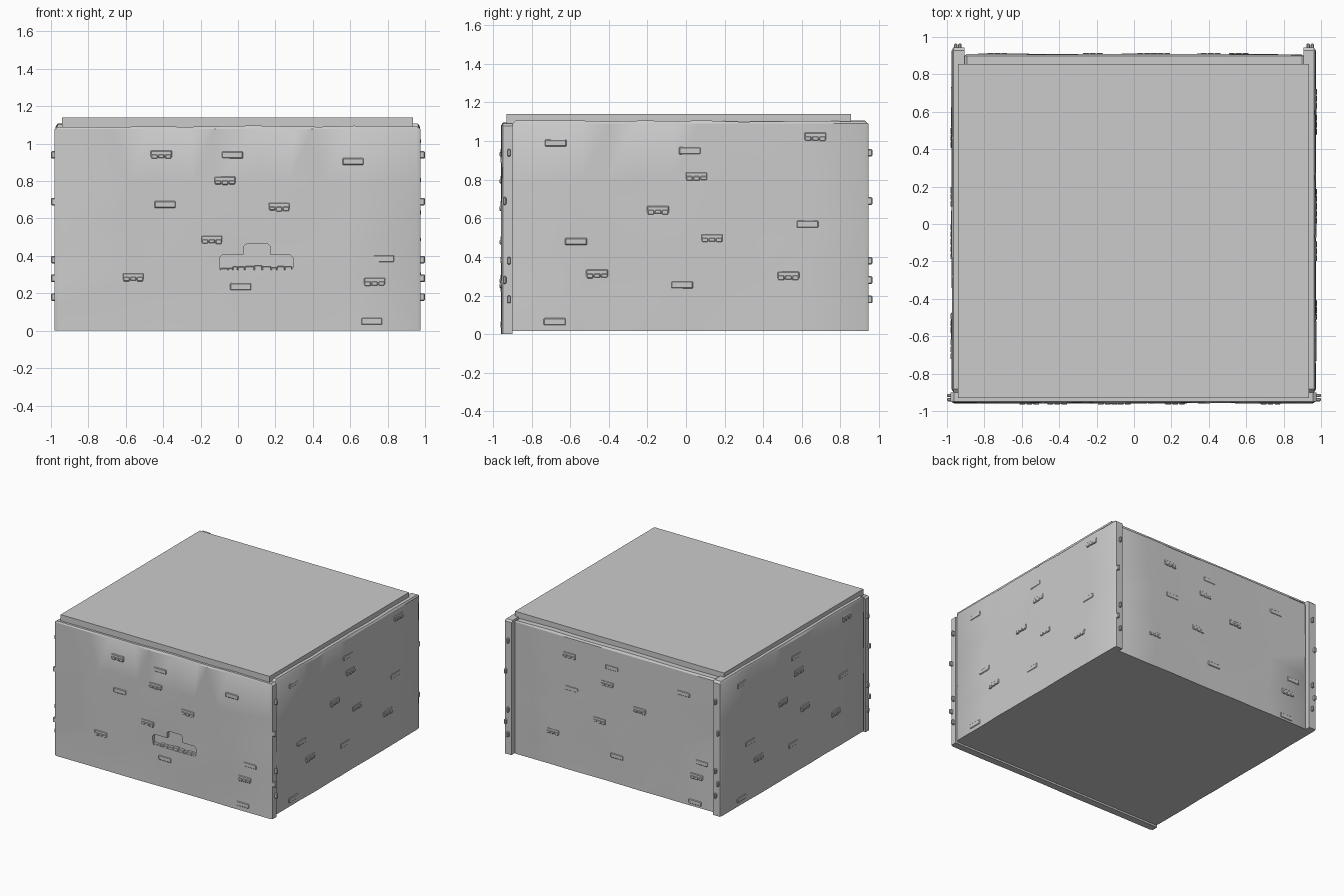
import bpy, bmesh, math, random
from mathutils import Matrix, Vector

if "Cube" in bpy.data.objects:
    bpy.data.objects.remove(bpy.data.objects["Cube"])

random.seed(4)


def finish(bm, name, turn=0, smooth=True):
    """Turn a bmesh into an object, rotated about z in quarter turns."""
    bmesh.ops.recalc_face_normals(bm, faces=bm.faces)
    bm.transform(Matrix.Rotation(turn * math.pi / 2, 4, 'Z'))
    me = bpy.data.meshes.new(name)
    bm.to_mesh(me)
    bm.free()
    ob = bpy.data.objects.new(name, me)
    bpy.context.collection.objects.link(ob)
    bpy.ops.object.select_all(action='DESELECT')
    ob.select_set(True)
    bpy.context.view_layer.objects.active = ob
    if smooth:
        bpy.ops.object.shade_smooth_by_angle(angle=math.radians(30))
    return ob


def add_box(bm, lo, hi, bevel=0.0):
    lo, hi = Vector(lo), Vector(hi)
    m = Matrix.Translation((lo + hi) / 2) @ Matrix.Diagonal((*(hi - lo), 1))
    verts = bmesh.ops.create_cube(bm, size=1, matrix=m)['verts']
    if bevel:
        edges = list({e for v in verts for e in v.link_edges})
        bmesh.ops.bevel(bm, geom=edges, offset=bevel, segments=1, affect='EDGES')


def wall(name, turn, u0, u1, z0, z1, inner, outer):
    """Uneven plaster panel with worn top and side edges; outside faces -y before turning."""
    bm = bmesh.new()
    nx, nz = 11, 7
    bmesh.ops.create_grid(bm, x_segments=nx, y_segments=nz, size=1)
    rim = 0.018
    for v in bm.verts:
        i, j = round((v.co.x + 1) / 2 * nx), round((v.co.y + 1) / 2 * nz)
        u = u0 + (u1 - u0) * i / nx
        z = z0 + (z1 - z0) * j / nz
        d = outer - random.uniform(0, 0.006)
        if i in (1, nx - 1):
            u = u0 + rim if i == 1 else u1 - rim
        elif 0 < i < nx and 0 < j < nz:
            u += random.uniform(-0.05, 0.05)
        if j == nz - 1:
            z = z1 - rim
        elif 0 < j < nz and 0 < i < nx:
            z += random.uniform(-0.03, 0.03)
        if i in (0, nx) or j == nz:
            d = outer - 0.012
        if j == nz:
            z -= 0.02 if i in (0, nx) else random.uniform(0, 0.008)
        v.co = (u, -d, z)
    rim_edges = [e for e in bm.edges if e.is_boundary]
    new = bmesh.ops.extrude_edge_only(bm, edges=rim_edges)['geom']
    for v in new:
        if isinstance(v, bmesh.types.BMVert):
            v.co.y = -inner
    bmesh.ops.holes_fill(bm, edges=[e for e in bm.edges if e.is_boundary], sides=0)
    return finish(bm, name, turn)


def bricks(name, turn, spots, d):
    """Bricks showing through the plaster; the third value marks a chipped one."""
    bm = bmesh.new()
    for u, z, chipped in spots:
        w, h = 0.057, 0.019
        add_box(bm, (u - w, -d - 0.004, z - h), (u + w, -d + 0.03, z + h), 0.005)
        if chipped:
            for k in range(3):
                a = u - w + 0.004 + k * 0.037
                low = z - h - random.uniform(0.002, 0.008)
                add_box(bm, (a, -d - 0.008, low), (a + 0.032, -d + 0.03, z - 0.002), 0.003)
    finish(bm, name, turn, False)


# Inner block with the flat roof
bm = bmesh.new()
add_box(bm, (-0.94, -0.93, 0.015), (0.935, 0.855, 1.14))
finish(bm, "inner_block_and_roof", 0, False)

# Four wall panels
front = wall("front_wall", 0, -0.98, 0.975, 0.0, 1.097, 0.90, 0.96)
wall("right_wall", 1, -0.90, 0.945, 0.015, 1.108, 0.905, 0.974)
wall("back_wall", 2, -0.91, 0.91, 0.015, 1.10, 0.85, 0.91)
wall("left_wall", 3, -0.945, 0.90, 0.015, 1.108, 0.905, 0.977)

# Broken-out hole in the front wall, stepped like two brick courses
outline = [(-0.095, 0.325), (0.285, 0.325), (0.295, 0.34), (0.295, 0.39), (0.275, 0.408),
           (0.172, 0.408), (0.172, 0.45), (0.155, 0.467), (0.05, 0.467), (0.03, 0.45),
           (0.03, 0.408), (-0.08, 0.408), (-0.098, 0.39)]
bm = bmesh.new()
face = bm.faces.new([bm.verts.new((x, -1.0, z)) for x, z in outline])
ext = bmesh.ops.extrude_face_region(bm, geom=[face])['geom']
for v in ext:
    if isinstance(v, bmesh.types.BMVert):
        v.co.y = -0.85
cutter = finish(bm, "hole_cutter", 0, False)
cutter.hide_render = True
mod = front.modifiers.new("hole", 'BOOLEAN')
mod.operation, mod.solver, mod.object = 'DIFFERENCE', 'EXACT', cutter
bpy.context.view_layer.objects.active = front
bpy.ops.object.modifier_apply(modifier="hole")
bpy.data.objects.remove(cutter)

# Crumbled ledge along the bottom of the hole
bm = bmesh.new()
x = -0.095
while x < 0.27:
    w = random.uniform(0.02, 0.05)
    add_box(bm, (x, -0.955, 0.318), (min(x + w, 0.29), -0.92, random.uniform(0.328, 0.35)), 0.004)
    x += w
finish(bm, "hole_rubble", 0, False)

# Exposed bricks: (along wall, height, chipped)
long_spots = [(-0.41, 0.945, 1), (-0.03, 0.94, 0), (0.615, 0.905, 0), (-0.07, 0.805, 1),
              (-0.39, 0.675, 0), (0.22, 0.665, 1), (-0.14, 0.49, 1), (0.78, 0.385, 0),
              (-0.56, 0.29, 1), (0.73, 0.265, 1), (0.015, 0.235, 0), (0.715, 0.05, 0)]
side_spots = [(-0.675, 0.99, 0), (0.02, 0.95, 0), (0.67, 1.025, 1), (0.055, 0.82, 1),
              (-0.145, 0.645, 1), (0.63, 0.57, 0), (0.135, 0.5, 1), (-0.57, 0.48, 0),
              (-0.46, 0.315, 1), (0.53, 0.305, 1), (-0.02, 0.255, 0), (-0.68, 0.065, 0)]
bricks("front_bricks", 0, long_spots, 0.957)
bricks("right_bricks", 1, side_spots, 0.971)
bricks("back_bricks", 2, long_spots, 0.907)
bricks("left_bricks", 3, side_spots, 0.974)

# Brick ends poking out of the panel ends at the four corners
bm = bmesh.new()
for k, z in enumerate((0.94, 0.69, 0.38, 0.28, 0.18)):
    off = 0.022 if k in (1, 3) else 0.0
    for s in (-1, 1):
        y = -0.917 - off
        add_box(bm, (s * 0.98 - 0.02, y - 0.009, z - 0.02), (s * 0.98 + 0.02, y + 0.009, z + 0.02), 0.005)
        x = s * (0.931 + off)
        add_box(bm, (x - 0.009, 0.92, z - 0.02), (x + 0.009, 0.965, z + 0.02), 0.005)
finish(bm, "corner_brick_ends", 0, False)
